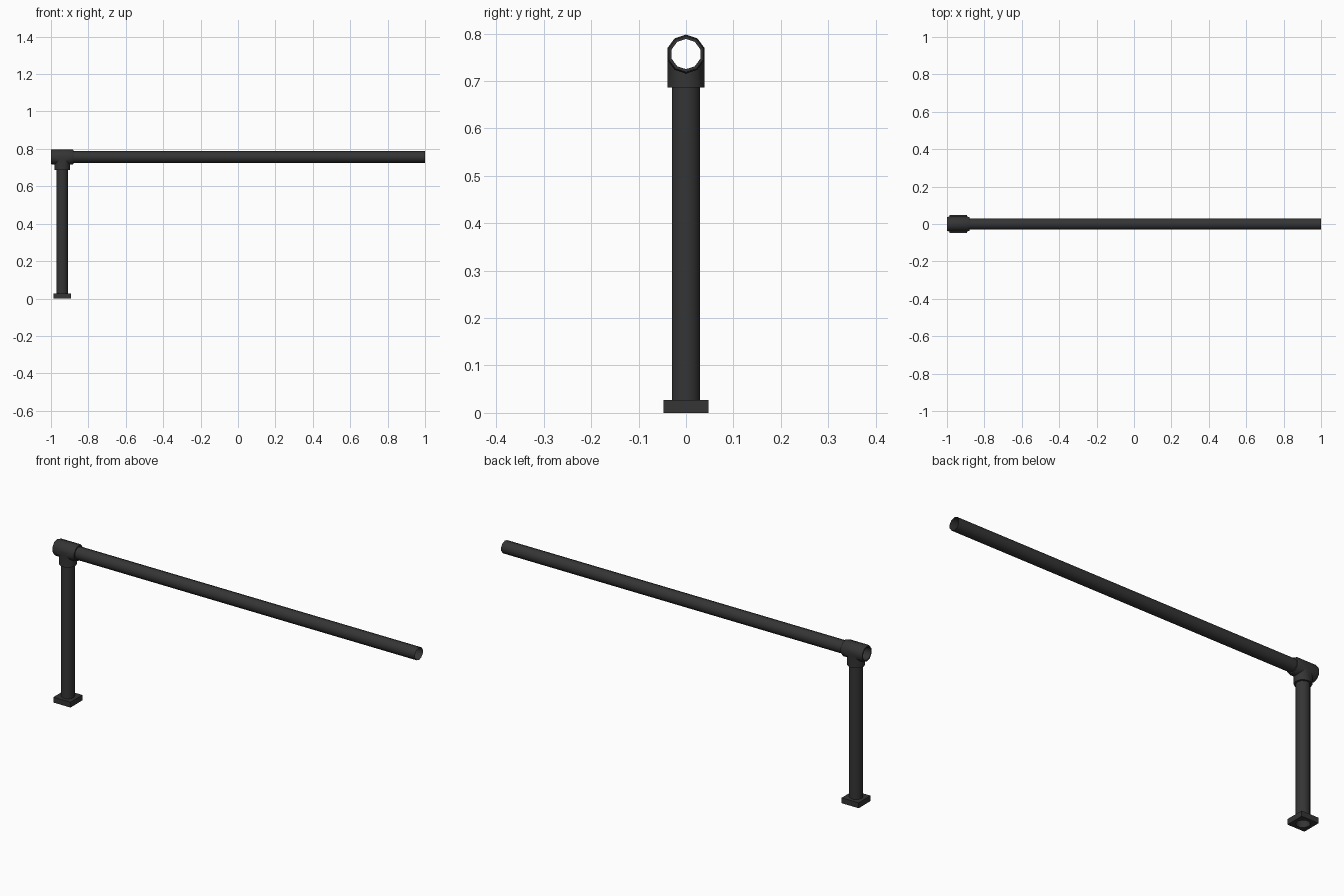
import bpy, bmesh
from math import cos, sin, pi, radians
from mathutils import Matrix

if "Cube" in bpy.data.objects:
    bpy.data.objects.remove(bpy.data.objects["Cube"])

N = 10            # sides of every pipe
PX, RZ = -0.94, 0.757   # post x, rail z
PIPE = 0.0315
mat = bpy.data.materials.new("dark_metal")
mat.diffuse_color = (0.035, 0.035, 0.035, 1)
mat.use_nodes = True
mat.node_tree.nodes["Principled BSDF"].inputs["Base Color"].default_value = mat.diffuse_color


def finish(bm, name, matrix=Matrix()):
    bmesh.ops.recalc_face_normals(bm, faces=bm.faces)
    me = bpy.data.meshes.new(name)
    bm.to_mesh(me)
    bm.free()
    me.transform(matrix)
    me.materials.append(mat)
    ob = bpy.data.objects.new(name, me)
    bpy.context.collection.objects.link(ob)
    return ob


def lathe(name, profile, matrix=Matrix(), caps=False):
    """Spin (radius, height) points round z."""
    bm = bmesh.new()
    rings = [[bm.verts.new((r * cos(2 * pi * i / N), r * sin(2 * pi * i / N), z))
              for i in range(N)] for r, z in profile]
    for a, b in zip(rings, rings[1:]):
        for i in range(N):
            j = (i + 1) % N
            bm.faces.new((a[i], a[j], b[j], b[i]))
    if caps:
        bm.faces.new(rings[0][::-1])
        bm.faces.new(rings[-1])
    return finish(bm, name, matrix)


def smooth(ob):
    bpy.ops.object.select_all(action='DESELECT')
    ob.select_set(True)
    bpy.context.view_layer.objects.active = ob
    bpy.ops.object.shade_smooth_by_angle(angle=radians(40))


# z axis turned to x, with a vertex pointing up
along_x = Matrix.Translation((0, 0, RZ)) @ Matrix.Rotation(pi / 2, 4, 'Y')
at_post = Matrix.Translation((PX, 0, 0))

# open pipes: rail and post
rail = lathe("rail", [(PIPE, -0.99), (PIPE, 1.0)], along_x)
post = lathe("post", [(PIPE, 0.012), (PIPE, 0.724)], at_post)

# tee fitting: two chamfered sleeves joined, then bored through
tee = lathe("tee_fitting", [(0.038, -1.0), (0.041, -0.992), (0.041, -0.888), (0.038, -0.88)],
            along_x, True)
sleeve = lathe("tee_sleeve", [(0.041, 0.687), (0.041, RZ)], at_post, True)
bore = lathe("bore_cutter", [(PIPE + 0.0003, -1.1), (PIPE + 0.0003, -0.8)], along_x, True)
for other, op in ((sleeve, 'UNION'), (bore, 'DIFFERENCE')):
    m = tee.modifiers.new(op, 'BOOLEAN')
    m.object, m.operation, m.solver = other, op, 'EXACT'
    bpy.context.view_layer.objects.active = tee
    bpy.ops.object.modifier_apply(modifier=op)
    bpy.data.objects.remove(other)

# square foot plate with a round hole
bm = bmesh.new()
H, T = 0.047, 0.027
loops = []
for z in (0, T):
    sq = [bm.verts.new((x, y, z)) for x, y in ((H, H), (-H, H), (-H, -H), (H, -H))]
    ci = [bm.verts.new((PIPE * cos(2 * pi * i / N), PIPE * sin(2 * pi * i / N), z)) for i in range(N)]
    edges = [[bm.edges.new((l[i], l[(i + 1) % len(l)])) for i in range(len(l))] for l in (sq, ci)]
    bmesh.ops.bridge_loops(bm, edges=edges[0] + edges[1])
    loops.append((sq, ci))
for a, b in zip(*loops):
    for i in range(len(a)):
        j = (i + 1) % len(a)
        bm.faces.new((a[i], a[j], b[j], b[i]))
foot = finish(bm, "foot_plate", at_post)

for ob in (rail, post, tee, foot):
    smooth(ob)
